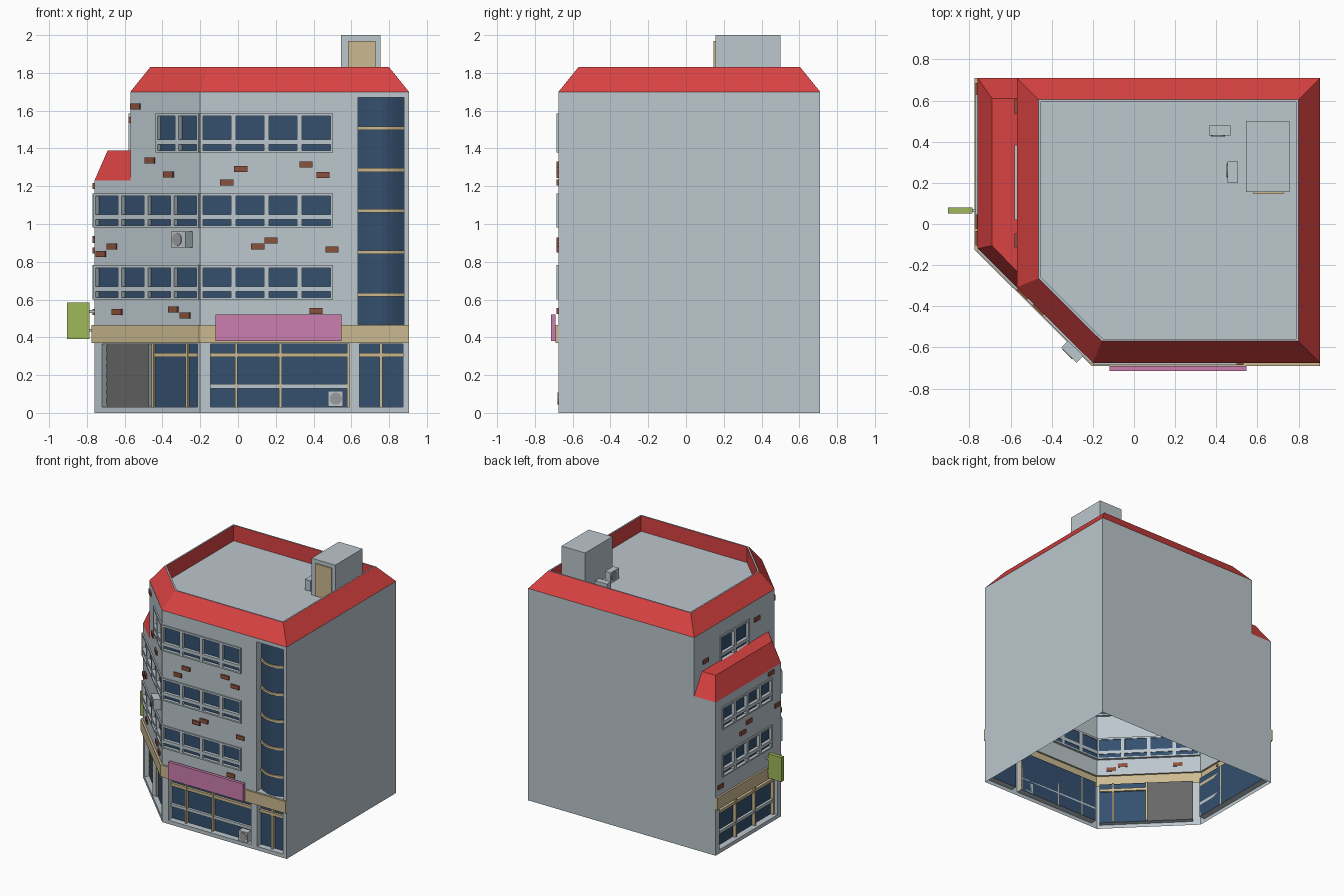
import bpy, bmesh, math
from mathutils import Matrix, Vector

if "Cube" in bpy.data.objects:
    bpy.data.objects.remove(bpy.data.objects["Cube"])

COLORS = {"wall grey": (.50, .57, .61), "roof red": (.70, .055, .055), "glass blue": (.034, .08, .155),
          "trim beige": (.60, .49, .28), "sign pink": (.60, .21, .43), "sign green": (.35, .48, .10),
          "brick brown": (.26, .08, .045), "shutter grey": (.14, .135, .135), "fan grey": (.33, .33, .34)}
NAMES = list(COLORS)
MATS = []
for n, c in COLORS.items():
    m = bpy.data.materials.new(n)
    m.diffuse_color = (*c, 1)
    m.use_nodes = True
    m.node_tree.nodes["Principled BSDF"].inputs["Base Color"].default_value = m.diffuse_color
    MATS.append(m)
WALL, RED, GLASS, BEIGE, PINK, GREEN, BRICK, SHUTTER, FAN = range(9)


def finish(name, bm, M=None):
    me = bpy.data.meshes.new(name)
    bm.to_mesh(me)
    bm.free()
    ob = bpy.data.objects.new(name, me)
    used = sorted({p.material_index for p in me.polygons})
    for i in used:
        me.materials.append(MATS[i])
    for p in me.polygons:
        p.material_index = used.index(p.material_index)
    if M:
        ob.matrix_world = M
    bpy.context.collection.objects.link(ob)


def quad(bm, pts, mat):
    bm.faces.new([bm.verts.new(p) for p in pts]).material_index = mat


def add_box(bm, x0, x1, y0, y1, z0, z1, mat):
    M = Matrix.Translation(((x0 + x1) / 2, (y0 + y1) / 2, (z0 + z1) / 2)) @ Matrix.Diagonal((x1 - x0, y1 - y0, z1 - z0, 1))
    for v in bmesh.ops.create_cube(bm, size=1, matrix=M)["verts"]:
        for f in v.link_faces:
            f.material_index = mat


def boxes(name, M, items):
    bm = bmesh.new()
    for b in items:
        add_box(bm, *b)
    finish(name, bm, M)


def side(p, q):
    """Local frame of a wall: x along it, y inward, z up. Returns matrix and length."""
    p, q = Vector((*p, 0)), Vector((*q, 0))
    u = (q - p).normalized()
    M = Matrix.Translation(p) @ Matrix.Rotation(math.atan2(u.y, u.x), 4, 'Z')
    return M, (q - p).length


def wall(name, M, length, z0, z1, holes):
    """Flat wall with recessed openings (s0, s1, z0, z1, depth, glass material or None)."""
    bm = bmesh.new()
    xs = sorted({0, length, *[h[0] for h in holes], *[h[1] for h in holes]})
    zs = sorted({z0, z1, *[h[2] for h in holes], *[h[3] for h in holes]})
    for a, b in zip(xs, xs[1:]):
        for c, d in zip(zs, zs[1:]):
            x, z = (a + b) / 2, (c + d) / 2
            if not any(h[0] < x < h[1] and h[2] < z < h[3] for h in holes):
                quad(bm, [(a, 0, c), (b, 0, c), (b, 0, d), (a, 0, d)], WALL)
    for a, b, c, d, t, mat in holes:
        if t:
            ring = [(a, c), (b, c), (b, d), (a, d)]
            for (x, z), (X, Z) in zip(ring, ring[1:] + ring[:1]):
                quad(bm, [(x, 0, z), (X, 0, Z), (X, t, Z), (x, t, z)], WALL)
            if mat is not None:
                quad(bm, [(x, t, z) for x, z in ring], mat)
    bmesh.ops.remove_doubles(bm, verts=bm.verts, dist=1e-5)
    finish(name, bm, M)


def window_row(name, M, s0, s1, n, z0, z1):
    """Raised frames round n windows, each a pane over a low strip; returns the wall opening."""
    w, y0, y1 = (s1 - s0) / n, -.01, .02
    it = [(s0, s1, y0, y1, z0, z0 + .011, WALL), (s0, s1, y0, y1, z0 + .042, z0 + .068, WALL),
          (s0, s1, y0, y1, z1 - .015, z1, WALL)]
    for i in range(n + 1):
        c = s0 + i * w
        it.append((max(s0, c - .0135), min(s1, c + .0135), y0, y1, z0, z1, WALL))
    boxes(name, M, it)
    return (s0 + .004, s1 - .004, z0 + .004, z1 - .004, .015, GLASS)


def shopfront(name, M, s0, s1, mullions, rail=True):
    it = [(s0, s1, .03, .05, .295, .318, BEIGE)]
    if rail:
        it.append((s0, s1, .03, .05, .13, .153, WALL))
    it += [(m - .007, m + .007, .025, .05, .03, .365, BEIGE) for m in mullions]
    boxes(name, M, it)


def bricks(name, M, centres):
    boxes(name, M, [(s - .035, s + .035, -.01, .004, z - .016, z + .016, BRICK) for s, z in centres])


def aircon(name, M, x0, x1, y0, y1, z0, z1):
    bm = bmesh.new()
    add_box(bm, x0, x1, y0, y1, z0, z1, WALL)
    r = (z1 - z0) * .4
    T = Matrix.Translation((x0 + r * 1.3, y0 - .001, (z0 + z1) / 2)) @ Matrix.Rotation(math.pi / 2, 4, 'X')
    for v in bmesh.ops.create_cone(bm, cap_ends=True, segments=16, radius1=r, radius2=r, depth=.006, matrix=T)["verts"]:
        for f in v.link_faces:
            f.material_index = FAN
    finish(name, bm, M)


def inset(poly, d):
    out = []
    for i, p in enumerate(poly):
        a, b, c = Vector(poly[i - 1]), Vector(p), Vector(poly[(i + 1) % len(poly)])
        e, f = (b - a).normalized(), (c - b).normalized()
        n, m = Vector((-e.y, e.x)), Vector((-f.y, f.x))
        out.append(tuple(b + (n + m) * d / (1 + n.dot(m))))
    return out


def loft(bm, rings, mats, closed=True):
    for (P, z), (Q, w), mat in zip(rings, rings[1:], mats):
        for i in range(len(P) if closed else len(P) - 1):
            j = (i + 1) % len(P)
            quad(bm, [(*P[i], z), (*P[j], z), (*Q[j], w), (*Q[i], w)], mat)


# Footprint, counter-clockwise from the back left corner
A, B, C, D, E = (-.76, .71), (-.76, -.12), (-.2, -.675), (.905, -.675), (.905, .71)
UA, UB = (-.57, .71), (-.57, -.308)
ML, LL = side(A, B)
MC, LC = side(B, C)
MF, LF = side(C, D)
MU, LU = side(UA, UB)
MB, LB = side(E, A)
MR, LR = side(D, E)
fx = lambda x: x + .2                # front wall position from x
cx = lambda x: (x + .76) / .56 * LC  # corner wall position from x
ROWS = [(.60, .782), (.981, 1.162), (1.379, 1.586)]

# Front wall
holes = [window_row(f"front_windows_{i}", MF, fx(-.2), fx(.502), 4, *r) for i, r in enumerate(ROWS)]
holes += [(0, LF, .37, .465, 0, None), (fx(-.145), fx(.59), .03, .365, .05, GLASS),
          (fx(.643), fx(.873), .03, .365, .05, GLASS), (fx(.635), fx(.878), .468, 1.67, .07, None)]
wall("front_wall", MF, LF, 0, 1.7, holes)
shopfront("front_shop_bars", MF, fx(-.145), fx(.59), [fx(-.01), fx(.225), fx(.583)])
shopfront("front_door_bars", MF, fx(.643), fx(.873), [fx(.757)], False)
bricks("front_bricks", MF, [(fx(x), z) for x, z in
       [(.015, 1.29), (.36, 1.315), (.45, 1.26), (-.06, 1.22), (.105, .88), (.175, .912), (.497, .865), (.413, .54)]])
aircon("ground_aircon", MF, fx(.476), fx(.556), 0, .05, .035, .116)

# Bowed stair window with curved beige bars
bm = bmesh.new()
def bow(off):
    return [(fx(.635) + .243 * i / 8, .065 - .05 * math.sin(math.pi * i / 8) - off) for i in range(9)]
loft(bm, [(bow(0), .468), (bow(0), 1.67)], [GLASS], False)
for z in (.626, .85, 1.07, 1.286, 1.507):
    loft(bm, [(bow(0), z - .01), (bow(.01), z - .01), (bow(.01), z + .01), (bow(0), z + .01)], [BEIGE] * 3, False)
finish("stair_window", bm, MF)

# Angled corner wall
holes = [window_row(f"corner_windows_{i}", MC, .004, LC - .004, 4, *ROWS[i]) for i in (0, 1)]
holes += [window_row("corner_windows_2", MC, cx(-.43), LC - .004, 2, *ROWS[2]),
          (0, LC, .37, .465, 0, None), (0, cx(-.57), 1.23, 1.7, 0, None),
          (cx(-.72), cx(-.475), .03, .365, .037, SHUTTER), (cx(-.475), cx(-.215), .03, .365, .037, GLASS)]
wall("corner_wall", MC, LC, 0, 1.7, holes)
shopfront("corner_door_bars", MC, cx(-.475), cx(-.215), [cx(-.47), cx(-.29)], False)
boxes("shutter_slats", MC, [(cx(-.72), cx(-.48), .033, .037, .05 + .045 * i, .08 + .045 * i, SHUTTER) for i in range(7)])
bricks("corner_bricks", MC, [(cx(x), z) for x, z in
       [(-.463, 1.335), (-.365, 1.262), (-.665, .88), (-.723, .842), (-.637, .535), (-.34, .547), (-.277, .515), (-.54, 1.622)]])
aircon("corner_aircon", MC, cx(-.315), cx(-.24), -.055, 0, .875, .96)

# Left wall, lower storeys
holes = [window_row(f"left_windows_{i}", ML, .08, .71, 4, *ROWS[i]) for i in (0, 1)]
holes += [(0, LL, .37, .465, 0, None), (.05, .785, .03, .365, .05, GLASS)]
wall("left_wall", ML, LL, 0, 1.23, holes)
shopfront("left_shop_bars", ML, .05, .785, [.06, .3, .54, .775])
bricks("left_bricks", ML, [(.7, 1.2), (.42, .92), (.34, .86), (.78, .915), (.06, .535)])

# Left wall, set-back top storey
wall("upper_left_wall", MU, LU, 1.23, 1.7, [window_row("upper_left_windows", MU, .325, .69, 2, *ROWS[2])])
bricks("upper_left_bricks", MU, [(.14, 1.46), (.79, 1.55)])

# Plain walls
wall("back_wall", MB, LB, 0, 1.7, [(1.475, LB, 1.23, 1.7, 0, None)])
wall("right_wall", MR, LR, 0, 1.7, [])

# Main roof: sloped red parapet, thin lip, sunken floor
O = [UA, UB, C, D, E]
I, J = inset(O, .105), inset(O, .117)
bm = bmesh.new()
loft(bm, [(O, 1.7), (I, 1.83), (J, 1.83), (J, 1.705)], [RED, WALL, RED])
quad(bm, [(*p, 1.705) for p in J], WALL)
finish("main_roof", bm)

# Lower roof over the left strip
bm = bmesh.new()
P, Q = [UA, A, B, UB], [(-.57, .61), (-.69, .61), (-.69, -.105), (-.57, -.23)]
loft(bm, [(P, 1.23), (Q, 1.39)], [RED], False)
quad(bm, [(*p, 1.39) for p in Q], RED)
finish("lower_roof", bm)

# Beige band above the shops
base = [A, B, C, D, E]
out = [(min(x, .905), min(y, .71)) for x, y in inset(base, -.015)][:4]
bm = bmesh.new()
inn = base[:4]
loft(bm, [(inn, .37), (out, .37), (out, .465), (inn, .465)], [BEIGE] * 3, False)
for k in (0, 3):
    quad(bm, [(*inn[k], .37), (*out[k], .37), (*out[k], .465), (*inn[k], .465)], BEIGE)
finish("shop_band", bm)

# Signs
boxes("front_sign", None, [(-.12, .547, -.715, -.69, .38, .52, PINK)])
boxes("hanging_sign", None, [(-.905, -.785, .05, .08, .39, .585, GREEN),
      (-.785, -.76, .058, .072, .43, .445, WALL), (-.785, -.76, .058, .072, .53, .545, WALL)])

# Rooftop shed and units
boxes("roof_shed", None, [(.545, .755, .155, .5, 1.7, 2, WALL), (.582, .727, .146, .155, 1.71, 1.97, BEIGE)])
aircon("roof_aircon_1", None, .365, .47, .43, .48, 1.705, 1.79)
aircon("roof_aircon_2", Matrix.Translation((.455, .305, 0)) @ Matrix.Rotation(-math.pi / 2, 4, 'Z'), 0, .105, 0, .05, 1.705, 1.79)
